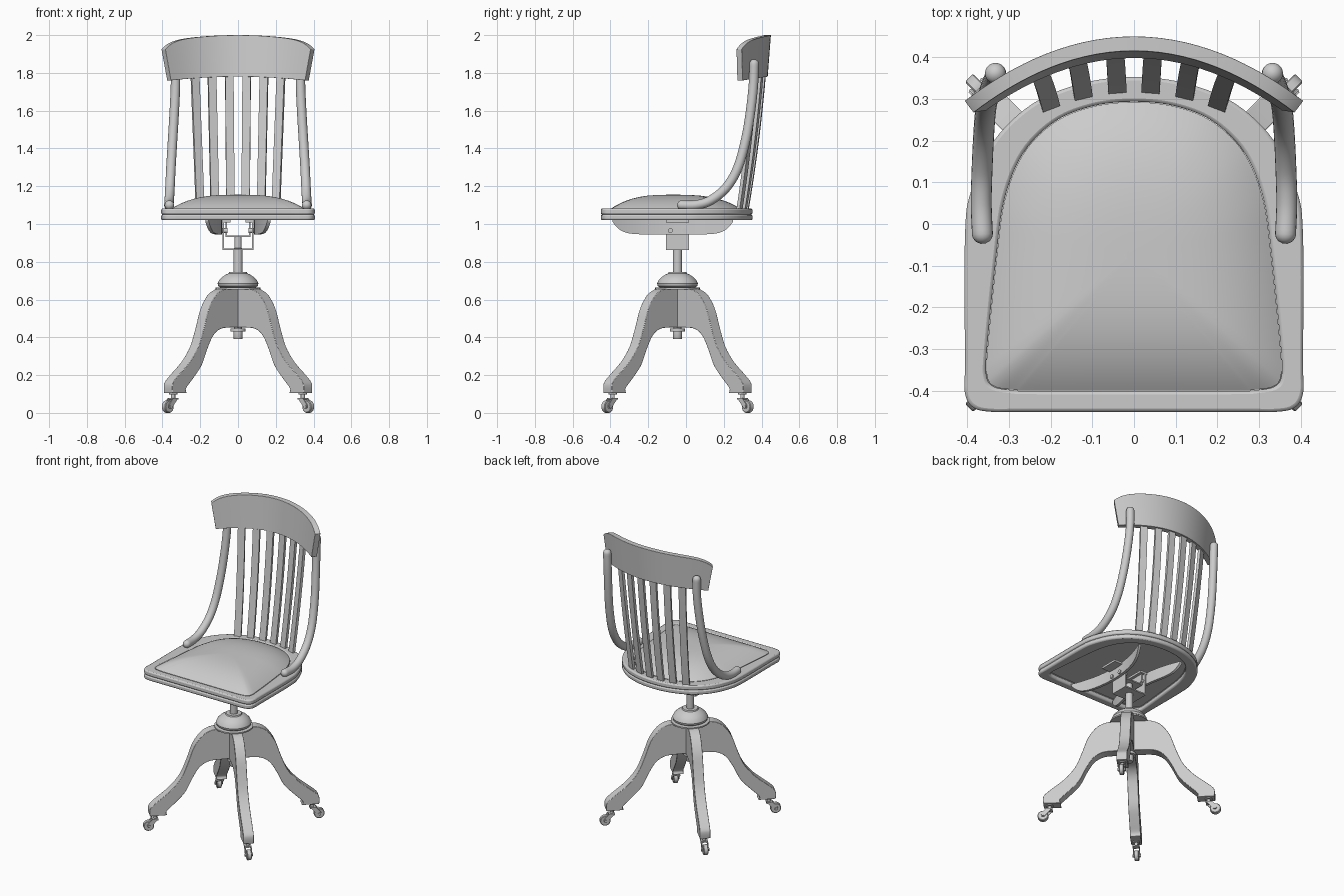
import bpy, bmesh, math
from mathutils import Vector

if "Cube" in bpy.data.objects:
    bpy.data.objects.remove(bpy.data.objects["Cube"])

grey = bpy.data.materials.new("plain grey")
grey.diffuse_color = (0.6, 0.6, 0.6, 1)
grey.use_nodes = True
grey.node_tree.nodes["Principled BSDF"].inputs["Base Color"].default_value = grey.diffuse_color
CY = -0.045  # y of the pedestal axis


def loft(name, sections, bevel=0.0, closed=False, segs=2):
    """Skin a list of equal-length closed loops, capping the ends."""
    bm = bmesh.new()
    rings = [[bm.verts.new(p) for p in s] for s in sections]
    n = len(rings[0])
    pairs = list(zip(rings, rings[1:] + rings[:1])) if closed else list(zip(rings, rings[1:]))
    for a, b in pairs:
        for i in range(n):
            j = (i + 1) % n
            bm.faces.new((a[i], a[j], b[j], b[i]))
    if not closed:
        bm.faces.new(rings[0])
        bm.faces.new(rings[-1])
    bmesh.ops.recalc_face_normals(bm, faces=bm.faces[:])
    me = bpy.data.meshes.new(name)
    bm.to_mesh(me)
    bm.free()
    ob = bpy.data.objects.new(name, me)
    bpy.context.collection.objects.link(ob)
    me.materials.append(grey)
    bpy.ops.object.select_all(action='DESELECT')
    ob.select_set(True)
    bpy.context.view_layer.objects.active = ob
    bpy.ops.object.shade_smooth_by_angle(angle=math.radians(35))
    if bevel:
        m = ob.modifiers.new("bevel", 'BEVEL')
        m.width, m.segments, m.limit_method = bevel, segs, 'ANGLE'
        m.angle_limit = math.radians(40)
    return ob


def spline(pts, n=6, closed=False):
    """Smooth curve through the points (Catmull-Rom)."""
    P = [Vector(p) for p in pts]
    k = len(P)
    get = (lambda i: P[i % k]) if closed else (lambda i: P[max(0, min(k - 1, i))])
    out = []
    for i in range(k if closed else k - 1):
        a, b, c, d = get(i - 1), get(i), get(i + 1), get(i + 2)
        for s in range(n):
            t = s / n
            out.append(0.5 * (2 * b + (c - a) * t + (2 * a - 5 * b + 4 * c - d) * t * t
                              + (3 * b - a - 3 * c + d) * t ** 3))
    return out if closed else out + [P[-1]]


def tube(name, pts, radii, sides=20):
    """Round rod along a path, one radius per point."""
    pts = [Vector(p) for p in pts]
    secs = []
    for i, p in enumerate(pts):
        t = (pts[min(i + 1, len(pts) - 1)] - pts[max(i - 1, 0)]).normalized()
        u = Vector((1, 0, 0)) if abs(t.x) < 0.6 else Vector((0, 0, 1))
        u = (u - t * u.dot(t)).normalized()
        w = t.cross(u)
        secs.append([p + radii[i] * (u * math.cos(q) + w * math.sin(q))
                     for q in (2 * math.pi * k / sides for k in range(sides))])
    return loft(name, secs)


def lathe(name, prof, sides=40):
    return loft(name, [[(r * math.cos(2 * math.pi * k / sides), CY + r * math.sin(2 * math.pi * k / sides), z)
                        for k in range(sides)] for r, z in prof])


def box(name, x0, x1, y0, y1, z0, z1):
    return loft(name, [[(x0, y0, z), (x1, y0, z), (x1, y1, z), (x0, y1, z)] for z in (z0, z1)])


def outline(half):
    return spline(half + [(-x, y) for x, y in half[-2:0:-1]], 6, True)


# Seat frame: two stacked rings around the cushion
seat = outline([(0, -.45), (.27, -.45), (.34, -.45), (.385, -.44), (.405, -.405), (.405, -.33),
                (.405, -.03), (.39, .08), (.335, .2), (.24, .29), (.12, .338), (0, .352)])
cush = outline([(0, -.4), (.24, -.4), (.29, -.398), (.335, -.39), (.353, -.365), (.352, -.3),
                (.33, -.08), (.31, .06), (.265, .17), (.19, .245), (.1, .282), (0, .293)])


def at_z(o, z, s=1.0):
    return [(p.x * s, -.07 + (p.y + .07) * s, z) for p in o]


for name, z0, z1 in (("seat_lower_frame", 1.02, 1.05), ("seat_upper_frame", 1.05, 1.082)):
    loft(name, [at_z(seat, z0), at_z(seat, z1), at_z(cush, z1), at_z(cush, z0)], 0.008, True)

# Domed cushion
dome = [1, .97, .93, .88, .82, .75, .66, .55, .42, .28, .14, .04]
loft("cushion", [at_z(cush, 1.05, .997)] + [at_z(cush, 1.08 + .075 * (1 - s ** 3), s * .997) for s in dome])

# Curved crest rail
secs = []
for i in range(-20, 21):
    u = math.sin(math.pi / 2 * i / 20)
    sec = []
    for v, side in ((0, -1), (1, -1), (1, 1), (0, 1)):
        x = (.365 + .03 * v) * u
        y = .415 + .017 * v - .155 * (x / .4) ** 2
        z = 2 - .035 * u * u - .04 * u ** 10 if v else 1.78 - .02 * u * u
        nrm = Vector((.31 * x / .16, 1, 0)).normalized() * .0175 * side
        sec.append(Vector((x, y, z)) + nrm)
    secs.append(sec)
loft("crest_rail", secs, 0.011, segs=3)

# Back slats, fanned and gently bowed
for k, (xb, xt) in enumerate(((.2, .228), (.122, .138), (.04, .046))):
    for sx in (-1, 1):
        secs = []
        for i in range(11):
            t = i / 10
            x = xb + (xt - xb) * t
            y0 = .322 - .04 * (xb / .2) ** 2
            y1 = .415 - .155 * (xt / .4) ** 2
            y = y0 + (y1 - y0) * (t + .35 * t * (1 - t))
            a = Vector((1, -1.9 * x, 0)).normalized()
            b = Vector((-a.y, a.x, 0))
            secs.append([((x + p.x) * sx, y + p.y, 1.07 + .73 * t)
                         for p in (a * .022 - b * .009, a * .022 + b * .009,
                                   -a * .022 + b * .009, -a * .022 - b * .009)])
        loft(f"back_slat_{k}_{'left' if sx < 0 else 'right'}", secs)

# Bent side posts, rising from the seat to the back of the crest
path = spline([(.363, -.025, 1.1), (.366, .05, 1.1), (.364, .13, 1.125), (.36, .215, 1.195), (.355, .275, 1.3),
               (.346, .317, 1.45), (.337, .342, 1.6), (.331, .357, 1.74), (.332, .361, 1.85)], 5)
caps = [(.022, .25), (.016, .7), (.008, .92)]
d0, d1 = (path[0] - path[1]).normalized(), (path[-1] - path[-2]).normalized()
full = ([path[0] + d0 * o for o, _ in caps] + path + [path[-1] + d1 * o for o, _ in caps[::-1]])
rad = [.025 * r for _, r in caps] + [.025] * len(path) + [.025 * r for _, r in caps[::-1]]
for sx in (-1, 1):
    tube(f"side_post_{'left' if sx < 0 else 'right'}", [(p.x * sx, p.y, p.z) for p in full], rad)

# Under-seat irons, bracket and bolts
for sx in (-1, 1):
    s_name = 'left' if sx < 0 else 'right'
    secs = []
    for i in range(-16, 17):
        s = math.sin(math.pi / 2 * i / 16)
        y, x, z = -.07 + .32 * s, .085 + .07 * s * s, .945 + .07 * s ** 8
        secs.append([(sx * x, y, z), (sx * (x + .018), y, z), (sx * (x + .018), y, 1.022), (sx * x, y, 1.022)])
    loft(f"seat_iron_{s_name}", secs)
    box(f"iron_top_plate_{s_name}", *sorted((sx * .04, sx * .165)), -.105, .015, 1.008, 1.022)
    box(f"outer_bracket_side_{s_name}", *sorted((sx * .074, sx * .082)), -.105, .015, .865, 1.015)
    box(f"inner_bracket_side_{s_name}", *sorted((sx * .059, sx * .066)), -.09, .0, .932, 1.01)
    for y in (-.083, -.008):
        tube(f"bracket_bolt_{s_name}", [(sx * .055, y, .965), (sx * .112, y, .965)], [.013] * 2, 12)
box("outer_bracket_base", -.082, .082, -.105, .015, .862, .87)
box("inner_bracket_base", -.066, .066, -.09, .0, .932, .94)

# Pedestal: stem, hub dome, plate, threaded rod and nut
lathe("stem", [(.024, .7), (.024, .87), (.019, .872), (.019, .937)])
lathe("hub_dome", [(.09, .662), (.105, .672), (.108, .685), (.1, .702), (.085, .718), (.065, .732),
                   (.05, .738), (.047, .745), (.02, .745)])
lathe("hub_plate", [(.118, .654), (.118, .663)])
lathe("lower_rod", [(.022, .39), (.025, .395), (.025, .43), (.02, .432), (.02, .66)])
lathe("rod_nut", [(.04, .43), (.04, .447)], 24)

# Four curved legs on casters, set on the diagonals
outer = spline([(.02, .657), (.11, .657), (.155, .648), (.2, .62), (.25, .55), (.286, .45), (.328, .35),
                (.392, .27), (.477, .2), (.515, .165), (.524, .14), (.522, .105)], 4)
inner = spline([(.415, .105), (.42, .13), (.37, .18), (.305, .25), (.26, .34), (.216, .41),
                (.16, .445), (.09, .452), (.02, .452)], 4)
for k, name in enumerate(("back_right", "back_left", "front_left", "front_right")):
    q = math.pi / 4 + k * math.pi / 2
    c, s = math.cos(q), math.sin(q)

    def at(r, t, z):
        return Vector((r * c - t * s, CY + r * s + t * c, z))

    loft(f"{name}_leg", [[at(p.x, t, p.y) for p in outer + inner] for t in (-.0325, .0325)], 0.004)
    # caster stem, fork, wheel and axle
    tube(f"{name}_caster_stem", [at(.485, 0, .075), at(.485, 0, .11)], [.011] * 2, 14)
    tube(f"{name}_caster_collar", [at(.485, 0, .098), at(.485, 0, .106)], [.022] * 2, 16)
    loft(f"{name}_fork_top", [[at(.468, t, .07), at(.505, t, .07), at(.505, t, .079), at(.468, t, .079)]
                              for t in (-.021, .021)])
    for t in (-1, 1):
        loft(f"{name}_fork_side", [[at(.468, w, .079), at(.505, w, .079), at(.538, w, .04),
                                    at(.532, w, .024), at(.516, w, .024)] for w in (t * .016, t * .021)])
    tube(f"{name}_wheel", [at(.526, w, .033) for w in (-.014, -.011, .011, .014)], [.029, .033, .033, .029], 28)
    tube(f"{name}_axle", [at(.526, -.025, .033), at(.526, .025, .033)], [.009] * 2, 12)
